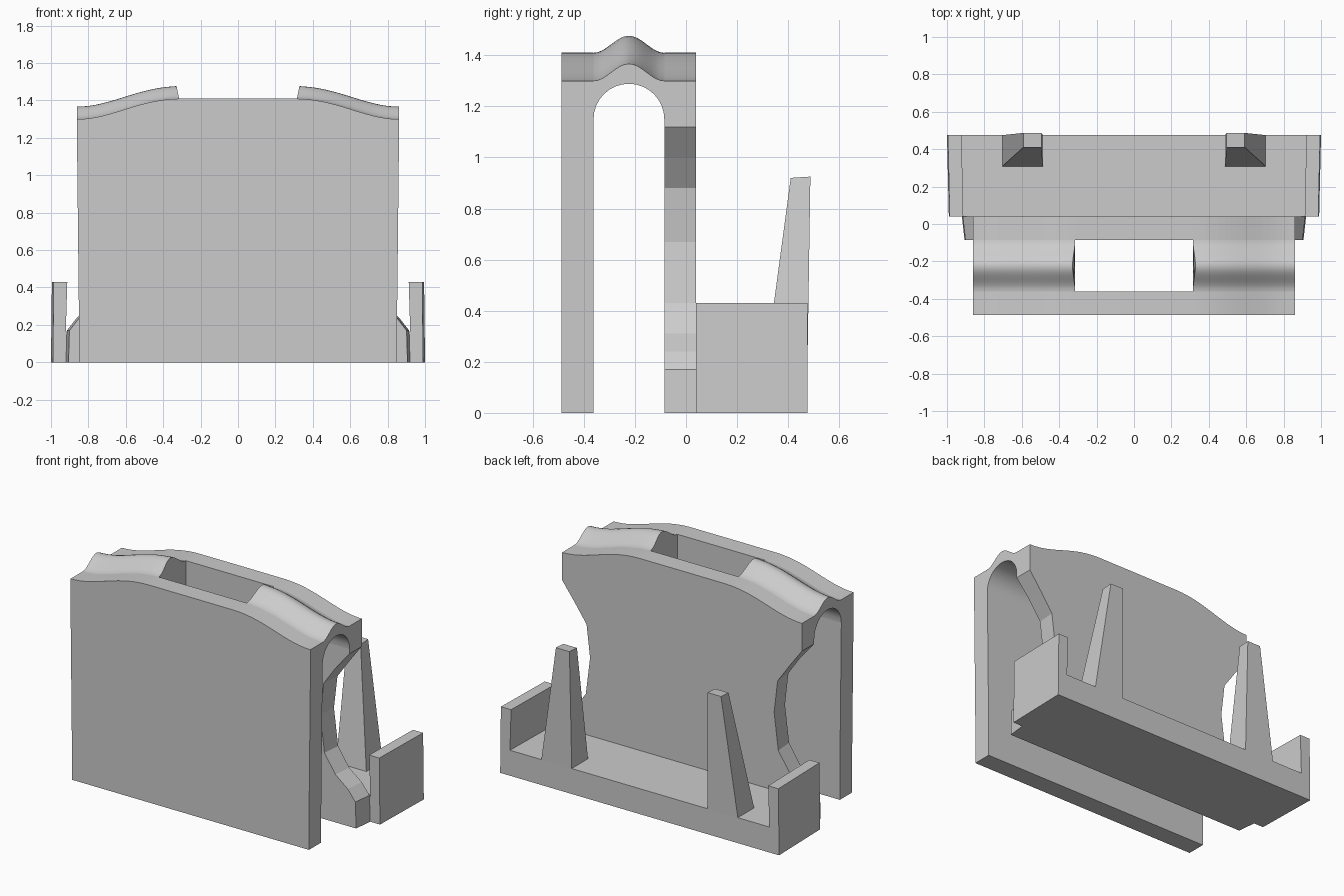
import bpy, bmesh
from math import pi, cos, sin, radians

if "Cube" in bpy.data.objects:
    bpy.data.objects.remove(bpy.data.objects["Cube"])

FRONT, CH_F, CH_B, BACK = -0.487, -0.362, -0.085, 0.04   # plate and channel positions in y
MID, RAD = (CH_F + CH_B) / 2, (CH_B - CH_F) / 2
END = 0.86


def top_height(x):
    """Height of the flat top edge along the width."""
    t = min(max((abs(x) - 0.28) / (END - 0.28), 0), 1) ** 1.15
    return 1.30 + 0.11 * (0.5 + 0.5 * cos(pi * t))


def loft(name, sections, smooth=False):
    """Closed solid through matching rings of points."""
    bm = bmesh.new()
    rings = [[bm.verts.new(p) for p in s] for s in sections]
    n = len(rings[0])
    for a, b in zip(rings, rings[1:]):
        for i in range(n):
            j = (i + 1) % n
            bm.faces.new((a[i], a[j], b[j], b[i]))
    bm.faces.new(rings[0])
    bm.faces.new(rings[-1])
    bmesh.ops.recalc_face_normals(bm, faces=bm.faces)
    me = bpy.data.meshes.new(name)
    bm.to_mesh(me)
    bm.free()
    ob = bpy.data.objects.new(name, me)
    bpy.context.collection.objects.link(ob)
    if smooth:
        bpy.ops.object.select_all(action='DESELECT')
        ob.select_set(True)
        bpy.context.view_layer.objects.active = ob
        bpy.ops.object.shade_smooth_by_angle(angle=radians(30))
    return ob


def symmetric_plate(name, half, y0, y1, scale0=1.0, smooth=False):
    """Extrude a mirrored x-z outline from y0 to y1."""
    outline = half + [(-x, z) for x, z in reversed(half) if x > 1e-6]
    return loft(name, [[(x * scale0, y0, z) for x, z in outline],
                       [(x, y1, z) for x, z in outline]], smooth)


# Curved top edge shared by both plates, centre to right end
N = 16
xs = [0.315 + (END - 0.315) * i / N for i in range(N + 1)]
top = [(0, top_height(0))] + [(x, top_height(x)) for x in xs]

# Front plate, nearly straight sides
symmetric_plate("front_plate", top + [(END, 1.12), (0.85, 0.2), (0.85, 0)],
                FRONT, CH_F, smooth=True)

# Back plate with waisted sides and a wide foot
waist = [(0.86, 1.12), (0.77, 1.0), (0.685, 0.88), (0.66, 0.67), (0.69, 0.43),
         (0.77, 0.31), (0.86, 0.24), (0.915, 0.17), (0.92, 0)]
symmetric_plate("back_plate", top + waist, CH_B, BACK, scale0=0.985)
# keep the upper edge flush with the crown
for v in bpy.data.objects["back_plate"].data.vertices:
    if v.co.z > 1.1 and v.co.y < 0:
        v.co.x /= 0.985

# Ridged crown halves bridging the plates above the arched channel
M = 16
for side, sign in (("right", 1), ("left", -1)):
    sections = []
    for k, x in enumerate(xs):
        ring = []
        for i in range(M + 1):
            t = i / M
            z = top_height(x) + 0.067 * (0.5 - 0.5 * cos(2 * pi * t))
            slant = 0.2 * max(0, z - 1.41) if k == 0 else 0
            ring.append((sign * (x + slant), CH_F + (CH_B - CH_F) * t, z))
        for i in range(M + 1):
            a = pi * i / M
            ring.append((sign * x, MID + RAD * cos(a), 1.15 + RAD * sin(a)))
        sections.append(ring)
    loft("crown_" + side, sections, smooth=True)

# Tray with raised end walls behind the back plate
symmetric_plate("tray", [(0, 0.165), (0.93, 0.165), (0.922, 0.43), (0.995, 0.43), (1.0, 0), (0, 0)],
                BACK, 0.475, scale0=0.99)

# Tapered posts rising from the tray
for side, s in (("right", 1), ("left", -1)):
    loft("post_" + side, [
        [(s * 0.487, 0.308, 0.16), (s * 0.705, 0.308, 0.16), (s * 0.705, 0.475, 0.16), (s * 0.487, 0.475, 0.16)],
        [(s * 0.495, 0.41, 0.92), (s * 0.592, 0.41, 0.92), (s * 0.592, 0.487, 0.925), (s * 0.495, 0.487, 0.925)]])
